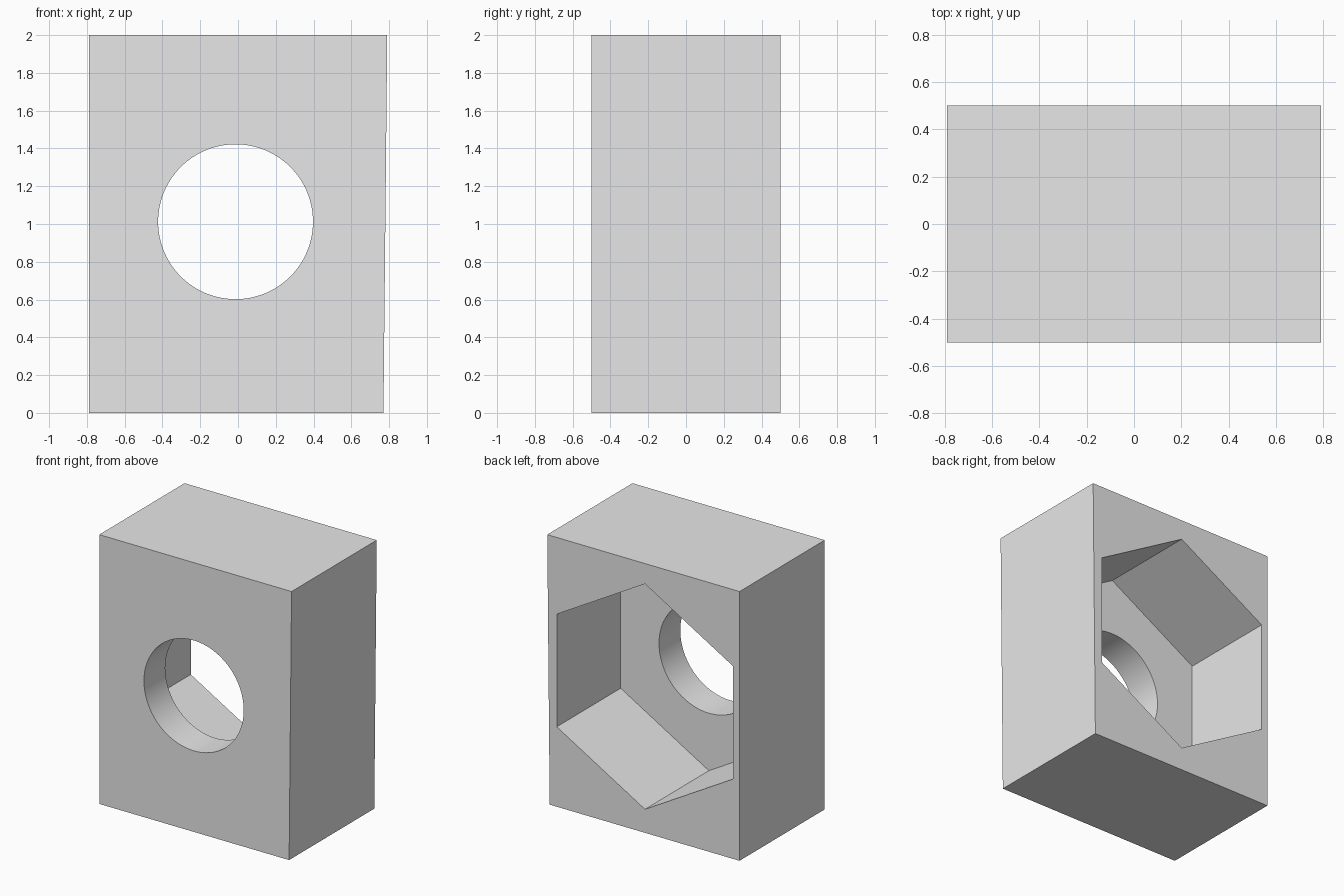
import bpy
import bmesh
from math import pi
from mathutils import Matrix, Vector

cube = bpy.data.objects.get("Cube")
if cube:
    bpy.data.objects.remove(cube, do_unlink=True)

# Plain grey material
GREY = (0.8, 0.8, 0.8, 1.0)
grey = bpy.data.materials.new("light grey")
grey.use_nodes = True
grey.diffuse_color = GREY
grey.node_tree.nodes["Principled BSDF"].inputs["Base Color"].default_value = GREY

HALF_W, HALF_D, HEIGHT = 0.79, 0.5, 2.0
BOTTOM_RIGHT = 0.77                 # one side leans in slightly at the base
CENTRE_X, CENTRE_Z = -0.013, 1.012  # shared axis of hole and pocket


def make_object(name, bm):
    bmesh.ops.recalc_face_normals(bm, faces=bm.faces)
    mesh = bpy.data.meshes.new(name)
    bm.to_mesh(mesh)
    bm.free()
    mesh.materials.append(grey)
    obj = bpy.data.objects.new(name, mesh)
    bpy.context.scene.collection.objects.link(obj)
    return obj


def prism(name, sides, radius, y0, y1, turn=0.0):
    """Regular prism lying along y between y0 and y1."""
    bm = bmesh.new()
    place = (Matrix.Translation((CENTRE_X, (y0 + y1) / 2, CENTRE_Z))
             @ Matrix.Rotation(turn, 4, "Y") @ Matrix.Rotation(pi / 2, 4, "X"))
    bmesh.ops.create_cone(bm, cap_ends=True, segments=sides, radius1=radius,
                          radius2=radius, depth=y1 - y0, matrix=place)
    # A point of the prism always faces straight up
    return make_object(name, bm)


# Block: front profile extruded to the back
bm = bmesh.new()
outline = [(-HALF_W, 0), (BOTTOM_RIGHT, 0), (HALF_W, HEIGHT), (-HALF_W, HEIGHT)]
face = bm.faces.new([bm.verts.new((x, -HALF_D, z)) for x, z in outline])
extruded = bmesh.ops.extrude_face_region(bm, geom=[face])
moved = [g for g in extruded["geom"] if isinstance(g, bmesh.types.BMVert)]
bmesh.ops.translate(bm, verts=moved, vec=Vector((0, 2 * HALF_D, 0)))
# Keep the front cap, which closes the solid
if not face.is_valid:
    bmesh.ops.holes_fill(bm, edges=bm.edges)
elif all(len(e.link_faces) < 2 for e in face.edges):
    bmesh.ops.holes_fill(bm, edges=bm.edges)
block = make_object("block", bm)

# Round through hole and hexagonal pocket open at the back
cutters = [prism("hole_cutter", 96, 0.41, -0.8, 0.2),
           prism("pocket_cutter", 6, 0.837, -0.25, 0.8)]

# Point the hexagon up: lift a corner onto the vertical axis if needed
pocket = cutters[1]
top = max(v.co.z for v in pocket.data.vertices)
if top < CENTRE_Z + 0.83:
    pivot = Matrix.Translation((CENTRE_X, 0, CENTRE_Z))
    pocket.data.transform(pivot @ Matrix.Rotation(pi / 6, 4, "Y") @ pivot.inverted())

bpy.ops.object.select_all(action="DESELECT")
block.select_set(True)
bpy.context.view_layer.objects.active = block
for cutter in cutters:
    mod = block.modifiers.new(cutter.name, "BOOLEAN")
    mod.operation = "DIFFERENCE"
    mod.solver = "EXACT"
    mod.object = cutter
    bpy.ops.object.modifier_apply(modifier=mod.name)
for cutter in cutters:
    bpy.data.objects.remove(cutter, do_unlink=True)

# Smooth bore, sharp edges elsewhere
bpy.ops.object.shade_smooth_by_angle(angle=pi / 6)
